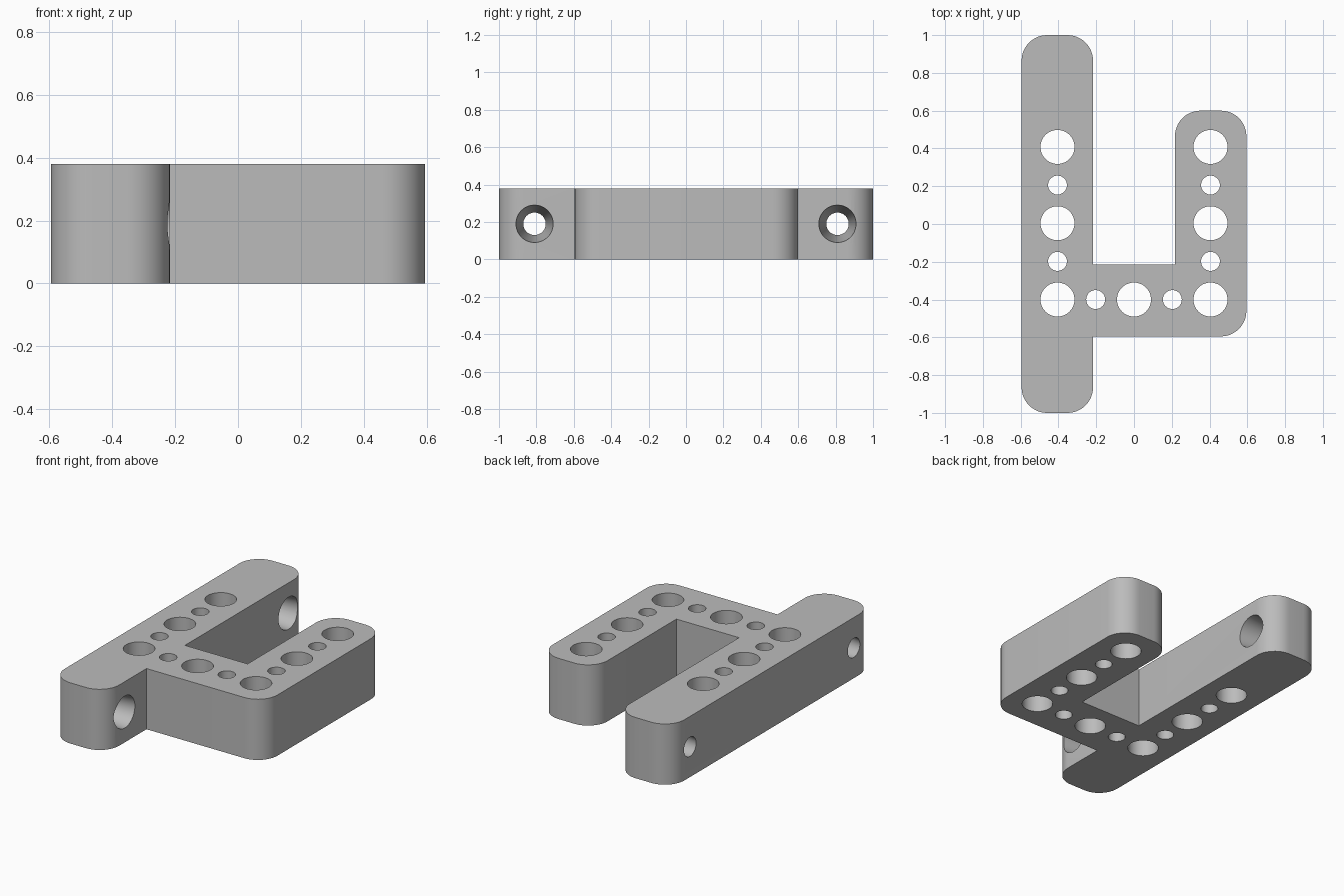
import bpy, bmesh, math
from mathutils import Matrix, Vector

if "Cube" in bpy.data.objects:
    bpy.data.objects.remove(bpy.data.objects["Cube"])

H = 0.38          # bracket thickness
R = 0.135         # rounded corner radius

grey = bpy.data.materials.new("plain grey")
grey.diffuse_color = (0.5, 0.5, 0.5, 1)
grey.use_nodes = True
grey.node_tree.nodes["Principled BSDF"].inputs["Base Color"].default_value = grey.diffuse_color

# Plan outline: (x, y, corner radius), counter-clockwise
OUTLINE = [(-0.595, -1, R), (-0.217, -1, R), (-0.217, -0.595, 0), (0.595, -0.595, R),
           (0.595, 0.6, R), (0.217, 0.6, R), (0.217, -0.215, 0), (-0.217, -0.215, 0),
           (-0.217, 1, R), (-0.595, 1, R)]


def rounded(points, steps=12):
    out = []
    for i, (x, y, r) in enumerate(points):
        p = Vector((x, y))
        if r == 0:
            out.append(p)
            continue
        a = (Vector(points[i - 1][:2]) - p).normalized()
        b = (Vector(points[(i + 1) % len(points)][:2]) - p).normalized()
        centre = p + (a + b) * r
        for k in range(steps + 1):
            t = math.pi / 2 * k / steps
            out.append(centre - b * r * math.cos(t) - a * r * math.sin(t))
    return out


# Bracket body
bm = bmesh.new()
base = bm.faces.new([bm.verts.new((p.x, p.y, 0)) for p in rounded(OUTLINE)])
top = bmesh.ops.extrude_face_region(bm, geom=[base])["geom"]
bmesh.ops.translate(bm, vec=(0, 0, H), verts=[v for v in top if isinstance(v, bmesh.types.BMVert)])
bmesh.ops.recalc_face_normals(bm, faces=bm.faces)
mesh = bpy.data.meshes.new("bracket")
bm.to_mesh(mesh)
bm.free()
mesh.materials.append(grey)
bracket = bpy.data.objects.new("bracket", mesh)
bpy.context.collection.objects.link(bracket)

# Hole cutters
bm = bmesh.new()


def hole(r1, r2, depth, matrix):
    bmesh.ops.create_cone(bm, cap_ends=True, segments=48, radius1=r1, radius2=r2,
                          depth=depth, matrix=matrix)


# Vertical holes: large and small alternate along the U
S = 0.405
for i in range(5):
    r = 0.09 if i % 2 == 0 else 0.05
    y = -0.4 + 0.202 * i
    for x in (-S, S):
        hole(r, r, 1, Matrix.Translation((x, y, H / 2)))
for x, r in ((-0.203, 0.05), (0, 0.09), (0.203, 0.05)):
    hole(r, r, 1, Matrix.Translation((x, -0.4, H / 2)))

# Tapered side holes through the long bar, wide towards the inside
slope = 0.04 / 0.378
for y in (-0.81, 0.81):
    hole(0.06 - slope * 0.05, 0.1 + slope * 0.05, 0.478,
         Matrix.Translation((-0.406, y, H / 2)) @ Matrix.Rotation(math.pi / 2, 4, 'Y'))

mesh = bpy.data.meshes.new("hole_cutters")
bm.to_mesh(mesh)
bm.free()
mesh.materials.append(grey)
cutter = bpy.data.objects.new("hole_cutters", mesh)
cutter.hide_render = True
bpy.context.collection.objects.link(cutter)

mod = bracket.modifiers.new("holes", 'BOOLEAN')
mod.operation = 'DIFFERENCE'
mod.solver = 'EXACT'
mod.object = cutter
bpy.context.view_layer.objects.active = bracket
bracket.select_set(True)
bpy.ops.object.modifier_apply(modifier=mod.name)
bpy.data.objects.remove(cutter)

bpy.ops.object.shade_smooth_by_angle(angle=math.radians(30))
